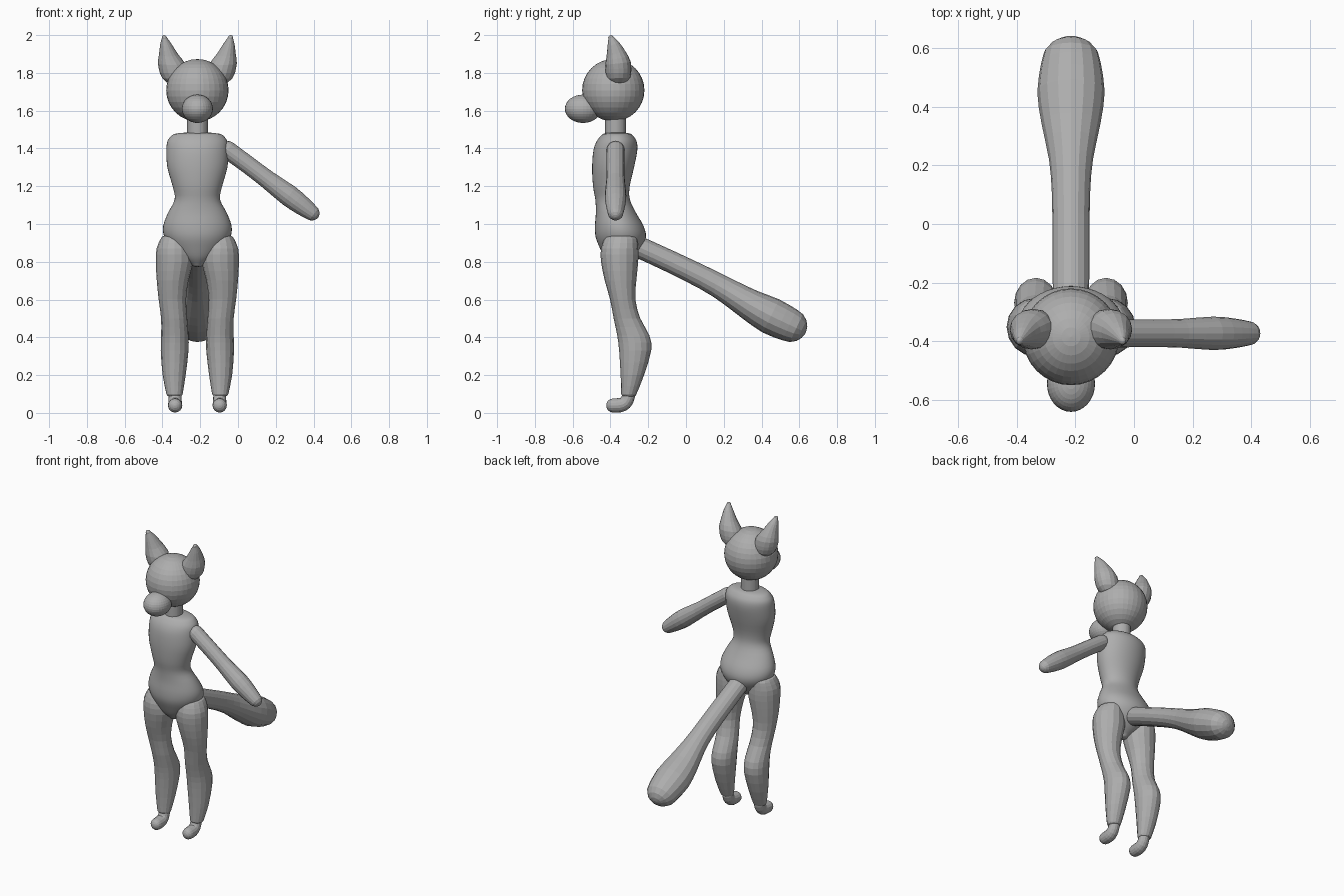
import bpy, bmesh, math
from mathutils import Vector

if "Cube" in bpy.data.objects:
    bpy.data.objects.remove(bpy.data.objects["Cube"])

CX = -0.215          # the body's centre line
grey = bpy.data.materials.new("plain_grey")
grey.diffuse_color = (0.42, 0.42, 0.42, 1)
grey.use_nodes = True
grey.node_tree.nodes["Principled BSDF"].inputs["Base Color"].default_value = grey.diffuse_color


def finish(name, bm, smooth):
    bmesh.ops.recalc_face_normals(bm, faces=bm.faces)
    for f in bm.faces:
        f.smooth = smooth
    me = bpy.data.meshes.new(name)
    bm.to_mesh(me)
    bm.free()
    me.materials.append(grey)
    ob = bpy.data.objects.new(name, me)
    bpy.context.collection.objects.link(ob)
    return ob


def spline(st, steps):
    """Catmull-Rom through the stations (x, y, z, ru, rv)."""
    out = []
    for i in range(len(st) - 1):
        p = [st[max(i - 1, 0)], st[i], st[i + 1], st[min(i + 2, len(st) - 1)]]
        for k in range(steps):
            t = k / steps
            out.append([0.5 * (2 * b + (c - a) * t + (2 * a - 5 * b + 4 * c - d) * t * t
                               + (3 * b - a - 3 * c + d) * t ** 3) for a, b, c, d in zip(*p)])
    return out + [list(st[-1])]


def loft(name, stations, u=(1, 0, 0), axis=None, sides=16, steps=2,
         cap0=0.0, cap1=0.0, smooth=False):
    """Elliptical tube through stations, with domed ends of length cap0 / cap1."""
    st = spline(stations, steps)
    pos = [Vector(s[:3]) for s in st]
    u = Vector(u)
    tan = [Vector(axis) if axis else
           (pos[min(i + 1, len(pos) - 1)] - pos[max(i - 1, 0)]).normalized()
           for i in range(len(pos))]
    rings = [(p, t, s[3], s[4]) for p, t, s in zip(pos, tan, st)]

    def dome(ring, length, sign):
        p, t, a, b = ring
        return [(p + t * sign * length * math.sin(q), t, a * math.cos(q), b * math.cos(q))
                for q in (math.radians(d) for d in (25, 48, 68, 84))]
    flip = -1 if axis and (pos[-1] - pos[0]).dot(tan[0]) < 0 else 1
    head = dome(rings[0], cap0, -flip)[::-1] if cap0 else []
    tail = dome(rings[-1], cap1, flip) if cap1 else []
    bm = bmesh.new()
    loops = []
    for p, t, a, b in head + rings + tail:
        v = t.cross(u).normalized()
        loops.append([bm.verts.new(p + u * a * math.cos(q) + v * b * math.sin(q))
                      for q in (2 * math.pi * k / sides for k in range(sides))])
    for l0, l1 in zip(loops, loops[1:]):
        for k in range(sides):
            j = (k + 1) % sides
            bm.faces.new((l0[k], l0[j], l1[j], l1[k]))
    bm.faces.new(loops[0])
    bm.faces.new(loops[-1])
    return finish(name, bm, smooth)


def ball(name, centre, radii, tilt=0.0, seg=32):
    bm = bmesh.new()
    bmesh.ops.create_uvsphere(bm, u_segments=seg, v_segments=seg // 2, radius=1)
    bmesh.ops.scale(bm, vec=radii, verts=bm.verts)
    ob = finish(name, bm, False)
    ob.location = centre
    ob.rotation_euler.x = tilt


# head, muzzle and neck
ball("head", (CX, -0.385, 1.708), (0.165, 0.165, 0.165))
ball("muzzle", (CX, -0.545, 1.61), (0.082, 0.096, 0.075))
loft("neck", [(CX, -0.373, 1.42, 0.055, 0.055), (CX, -0.373, 1.6, 0.055, 0.055)], steps=1, sides=32)

# torso: height, half width, front y, back y
torso = [(0.785, 0.03, -0.40, -0.33), (0.82, 0.085, -0.43, -0.28), (0.87, 0.137, -0.455, -0.235),
         (0.93, 0.175, -0.478, -0.212), (0.99, 0.181, -0.482, -0.225), (1.06, 0.155, -0.477, -0.265),
         (1.13, 0.120, -0.480, -0.297), (1.20, 0.131, -0.492, -0.298), (1.30, 0.159, -0.497, -0.275),
         (1.39, 0.164, -0.490, -0.258), (1.44, 0.158, -0.472, -0.262), (1.47, 0.135, -0.448, -0.283)]
loft("torso", [(CX, (f + b) / 2, z, w, (b - f) / 2) for z, w, f, b in torso],
     axis=(0, 0, 1), sides=40, steps=3, cap0=0.012, cap1=0.016, smooth=True)

# legs: height, inner and outer distance from the centre line, front y, back y
leg = [(0.92, 0.045, 0.195, -0.432, -0.258), (0.87, 0.027, 0.216, -0.450, -0.253),
       (0.80, 0.022, 0.220, -0.450, -0.253), (0.70, 0.047, 0.215, -0.430, -0.263),
       (0.60, 0.060, 0.205, -0.402, -0.268), (0.50, 0.054, 0.192, -0.383, -0.242),
       (0.41, 0.047, 0.192, -0.364, -0.194), (0.33, 0.047, 0.194, -0.354, -0.184),
       (0.20, 0.062, 0.184, -0.346, -0.222), (0.10, 0.078, 0.164, -0.343, -0.262)]
# feet: y, height, radius
foot = [(-0.300, 0.13, 0.034), (-0.305, 0.085, 0.034), (-0.322, 0.053, 0.036),
        (-0.350, 0.041, 0.038), (-0.388, 0.039, 0.037)]
# ears: offset from the centre line, y, height, half width, half depth
ear = [(0.125, -0.358, 1.80, 0.074, 0.068), (0.137, -0.360, 1.85, 0.072, 0.068),
       (0.153, -0.370, 1.90, 0.050, 0.052), (0.166, -0.384, 1.95, 0.031, 0.033),
       (0.174, -0.397, 1.985, 0.014, 0.015)]
for side, s in (("left", -1), ("right", 1)):
    loft(side + "_leg", [(CX + s * (i + o) / 2, (f + b) / 2, z, (o - i) / 2, (b - f) / 2)
                         for z, i, o, f, b in leg],
         axis=(0, 0, 1), cap0=0.028, cap1=0.018)
    loft(side + "_foot", [(CX + s * 0.118, y, z, r, r) for y, z, r in foot], cap1=0.034)
    loft(side + "_ear", [(CX + s * d, y, z, a, b) for d, y, z, a, b in ear],
         cap0=0.068, cap1=0.015)

# the single arm, on the right
arm = [(-0.055, 1.392, 0.048), (0.06, 1.308, 0.047), (0.16, 1.232, 0.049),
       (0.27, 1.150, 0.057), (0.34, 1.097, 0.051), (0.384, 1.064, 0.043)]
loft("right_arm", [(x, -0.373, z, r, r) for x, z, r in arm],
     u=(0, 1, 0), cap0=0.045, cap1=0.05)

# tail: y, height, half width, half thickness
tail = [(-0.25, 0.878, 0.062, 0.057), (-0.08, 0.800, 0.063, 0.058), (0.10, 0.712, 0.065, 0.061),
        (0.22, 0.645, 0.075, 0.068), (0.34, 0.572, 0.100, 0.083), (0.45, 0.513, 0.115, 0.098),
        (0.548, 0.466, 0.102, 0.090)]
loft("tail", [(CX, y, z, a, b) for y, z, a, b in tail], cap0=0.03, cap1=0.095)
